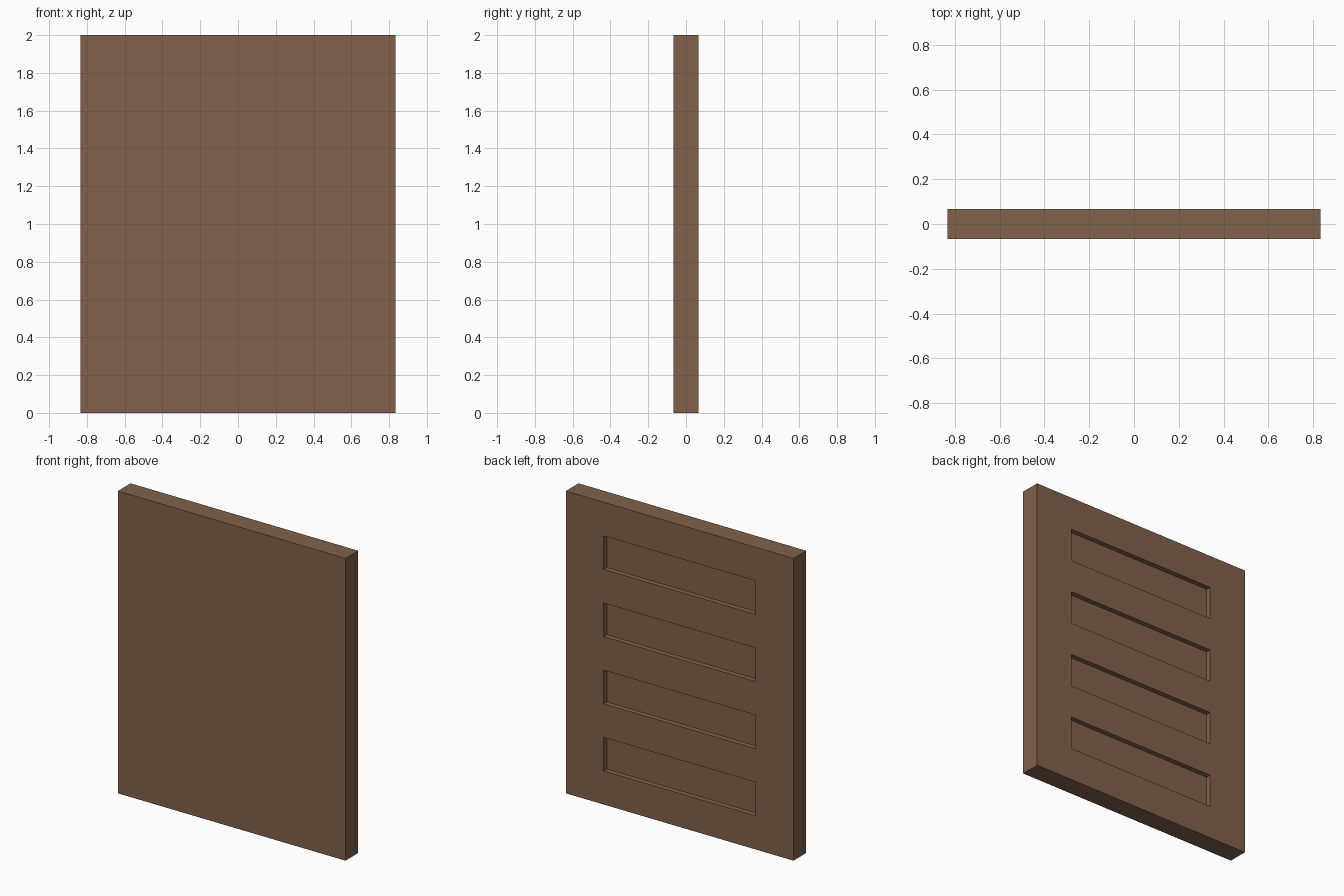
import bpy

if "Cube" in bpy.data.objects:
    bpy.data.objects.remove(bpy.data.objects["Cube"])

W, T, H = 5 / 3, 2 / 15, 2.0      # panel width, thickness, height
STEP = H / 9                      # recess height and gap between recesses
DEPTH = T / 4                     # recess depth

wood = bpy.data.materials.new("brown_wood")
wood.diffuse_color = (0.216, 0.120, 0.072, 1)
wood.use_nodes = True
wood.node_tree.nodes["Principled BSDF"].inputs["Base Color"].default_value = wood.diffuse_color


def box(name, size, loc):
    bpy.ops.mesh.primitive_cube_add(size=1, location=loc)
    ob = bpy.context.object
    ob.name = name
    ob.scale = size
    bpy.ops.object.transform_apply(location=False, rotation=False, scale=True)
    ob.data.materials.append(wood)
    return ob


# Solid door panel
panel = box("door_panel", (W, T, H), (0, 0, H / 2))

# Four stacked recesses cut into the back face
for i in range(4):
    cutter = box(f"recess_cutter_{i + 1}", (W * 2 / 3, DEPTH * 2, STEP),
                 (0, T / 2, STEP * (1.5 + 2 * i)))
    cutter.hide_render = True
    cutter.display_type = 'WIRE'
    cut = panel.modifiers.new(f"recess_{i + 1}", 'BOOLEAN')
    cut.operation = 'DIFFERENCE'
    cut.solver = 'EXACT'
    cut.object = cutter

# Bake the cuts and remove the helpers
bpy.context.view_layer.objects.active = panel
for mod in list(panel.modifiers):
    cutter = mod.object
    bpy.ops.object.modifier_apply(modifier=mod.name)
    bpy.data.objects.remove(cutter)
